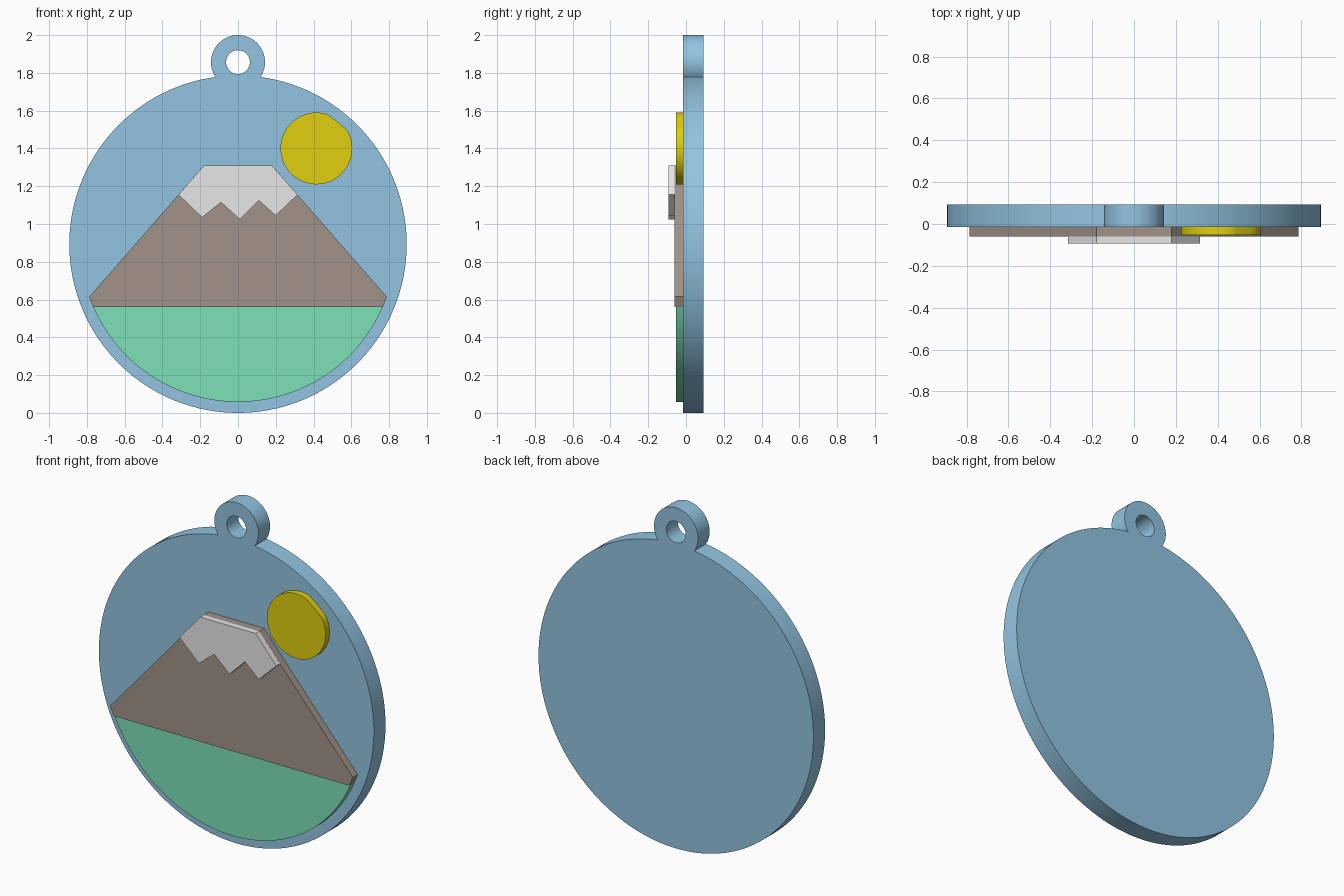
import bpy, bmesh
from math import sin, cos, asin, atan2, hypot, pi, radians

cube = bpy.data.objects.get("Cube")
if cube:
    bpy.data.objects.remove(cube, do_unlink=True)

R = 0.893            # disc radius and centre height
RIM = 0.835          # the scenery is trimmed to this radius
FACE = -0.015        # front of the disc
HORIZON = 0.56


def material(name, rgb):
    m = bpy.data.materials.new(name)
    m.use_nodes = True
    m.diffuse_color = (*rgb, 1)
    m.node_tree.nodes["Principled BSDF"].inputs["Base Color"].default_value = (*rgb, 1)
    return m


def arc(x, z, r, start, end, n):
    step = (end - start) / n
    return [(x + r * cos(start + i * step), z + r * sin(start + i * step))
            for i in range(n + 1)]


def circle(x, z, r, n):
    return arc(x, z, r, 0, 2 * pi, n)[:-1]


def trim(points):
    """Pull points outside the rim back onto it."""
    out = []
    for x, z in points:
        k = min(1, RIM / max(hypot(x, z - R), 0.001))
        out.append((x * k, R + (z - R) * k))
    return out


def plate(name, loops, front, back, mat):
    """Fill the outlines in the xz plane and extrude from front to back."""
    bm = bmesh.new()
    edges = []
    for loop in loops:
        vs = [bm.verts.new((x, front, z)) for x, z in loop]
        edges += [bm.edges.new((a, b)) for a, b in zip(vs, vs[1:] + vs[:1])]
    bmesh.ops.triangle_fill(bm, edges=edges, use_beauty=True)
    cap = bmesh.ops.extrude_face_region(bm, geom=bm.faces[:], use_keep_orig=True)
    moved = [v for v in cap["geom"] if isinstance(v, bmesh.types.BMVert)]
    bmesh.ops.translate(bm, verts=moved, vec=(0, back - front, 0))
    bmesh.ops.recalc_face_normals(bm, faces=bm.faces[:])
    mesh = bpy.data.meshes.new(name)
    bm.to_mesh(mesh)
    bm.free()
    mesh.materials.append(mat)
    obj = bpy.data.objects.new(name, mesh)
    bpy.context.collection.objects.link(obj)
    bpy.ops.object.select_all(action='DESELECT')
    obj.select_set(True)
    bpy.context.view_layer.objects.active = obj
    bpy.ops.object.shade_smooth_by_angle(angle=radians(30))
    return obj


blue = material("sky blue", (0.29, 0.56, 0.76))
brown = material("rock brown", (0.36, 0.29, 0.25))
green = material("meadow green", (0.2, 0.75, 0.48))
yellow = material("sun yellow", (0.75, 0.62, 0.005))
white = material("snow white", (0.8, 0.8, 0.8))

# Disc with a hanging loop, one outline with a hole
LOOP_Z, LOOP_R = 1.857, 0.143
d = LOOP_Z - R
drop = (R * R - LOOP_R ** 2 + d * d) / (2 * d)      # height where circles cross
half = (R * R - drop * drop) ** 0.5
a = atan2(drop, half)
b = atan2(drop - d, half)
outline = arc(0, R, R, pi - a, 2 * pi + a, 128) + arc(0, LOOP_Z, LOOP_R, b, pi - b, 48)[1:-1]
plate("disc_with_loop", [outline, circle(0, LOOP_Z, 0.063, 48)], FACE, 0.093, blue)

# Meadow: rim segment below the horizon
h = asin((HORIZON - R) / RIM)
plate("meadow", [arc(0, R, RIM, pi - h, 2 * pi + h, 96)], -0.052, FACE, green)

# Mountain: flat-topped peak whose feet follow the rim
f = asin((0.615 - R) / RIM)
right = arc(0, R, RIM, h, f, 6)
left = [(-x, z) for x, z in reversed(right)]
plate("mountain", [right + [(0.18, 1.31), (-0.18, 1.31)] + left], -0.06, FACE, brown)

# Snow cap with a zigzag lower edge
snow = [(-0.18, 1.31), (-0.315, 1.155), (-0.19, 1.035), (-0.09, 1.115), (0.01, 1.025),
        (0.11, 1.125), (0.2, 1.045), (0.315, 1.155), (0.18, 1.31)]
plate("snow_cap", [snow], -0.093, -0.06, white)

# Sun, trimmed by the rim
plate("sun", [trim(circle(0.415, 1.4, 0.19, 64))], -0.052, FACE, yellow)
